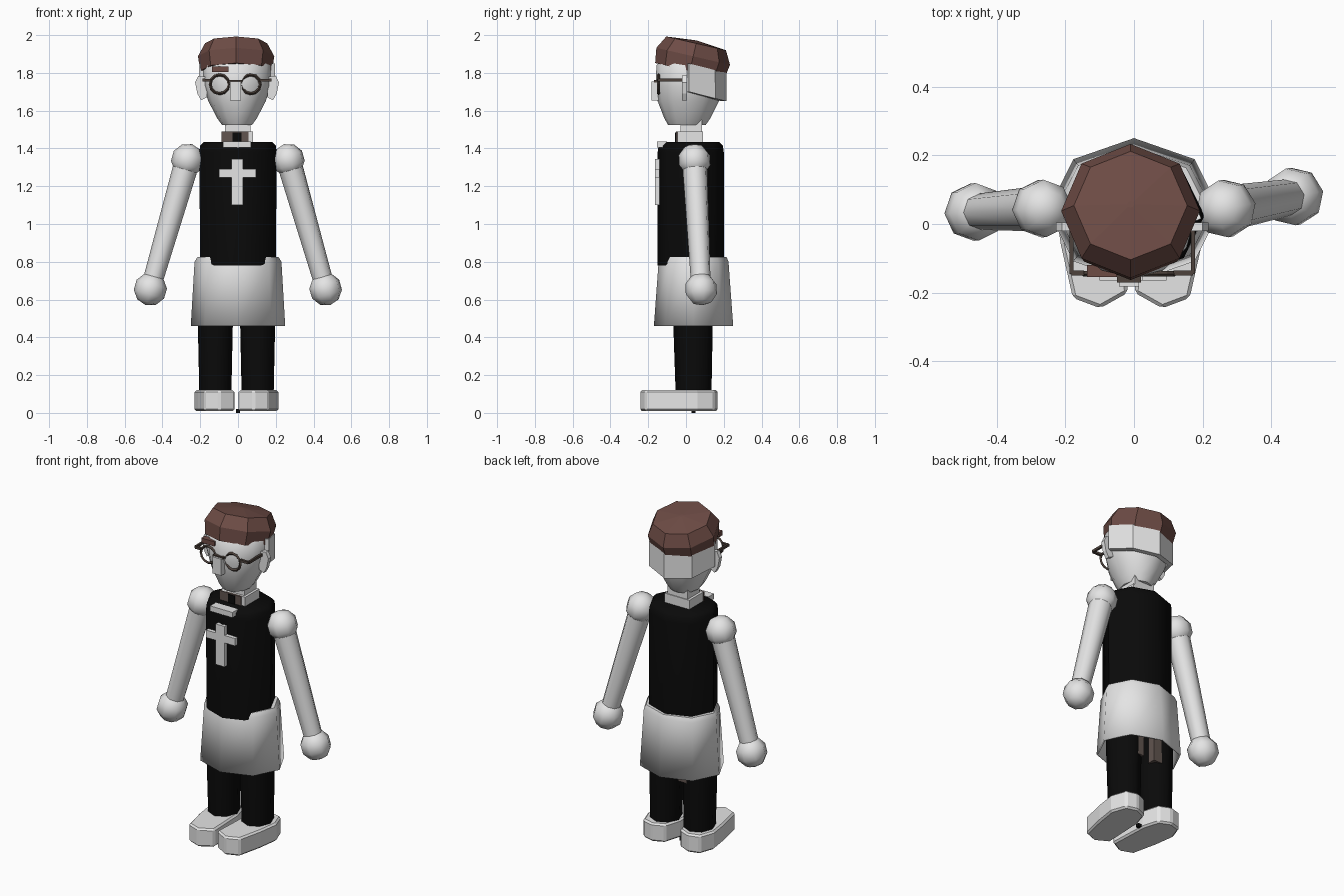
import bpy, bmesh, math
from mathutils import Vector, Matrix

cube = bpy.data.objects.get("Cube")
if cube:
    bpy.data.objects.remove(cube, do_unlink=True)


def material(name, r, g, b):
    mat = bpy.data.materials.new(name)
    mat.use_nodes = True
    mat.diffuse_color = (r, g, b, 1)
    bsdf = mat.node_tree.nodes["Principled BSDF"]
    bsdf.inputs["Base Color"].default_value = (r, g, b, 1)
    return mat


white = material("plain white", 0.78, 0.78, 0.78)
black = material("cloth black", 0.003, 0.003, 0.003)
hat_brown = material("hat brown", 0.155, 0.072, 0.06)
frame_brown = material("frame brown", 0.075, 0.055, 0.045)
shirt_brown = material("shirt brown", 0.12, 0.09, 0.08)


def finish(bm, name, mat, smooth=0):
    bmesh.ops.recalc_face_normals(bm, faces=bm.faces)
    mesh = bpy.data.meshes.new(name)
    bm.to_mesh(mesh)
    bm.free()
    mesh.materials.append(mat)
    obj = bpy.data.objects.new(name, mesh)
    bpy.context.collection.objects.link(obj)
    if smooth:
        bpy.ops.object.select_all(action="DESELECT")
        obj.select_set(True)
        bpy.context.view_layer.objects.active = obj
        bpy.ops.object.shade_smooth_by_angle(angle=math.radians(smooth))
    return obj


def loft(name, rings, mat, sides=8, smooth=0, matrix=None, floor=True):
    """Stack of ellipses given as (z, x radius, y radius, x centre, y centre)."""
    bm = bmesh.new()
    loops = []
    for z, rx, ry, cx, cy in rings:
        angles = [math.tau * i / sides for i in range(sides)]
        loops.append([bm.verts.new((cx + rx * math.cos(a), cy + ry * math.sin(a), z))
                      for a in angles])
    for low, high in zip(loops, loops[1:]):
        for i in range(sides):
            j = (i + 1) % sides
            bm.faces.new((low[i], low[j], high[j], high[i]))
    bm.faces.new(loops[-1])
    if floor:
        bm.faces.new(loops[0])
    if matrix:
        bm.transform(matrix)
    return finish(bm, name, mat, smooth)


def box(name, low, high, mat):
    low, high = Vector(low), Vector(high)
    bm = bmesh.new()
    bmesh.ops.create_cube(bm, size=1)
    bm.transform(Matrix.Translation((low + high) / 2) @ Matrix.Diagonal((*(high - low), 1)))
    return finish(bm, name, mat)


def prism(name, points, depth, mat, matrix):
    bm = bmesh.new()
    face = bm.faces.new([bm.verts.new((x, y, 0)) for x, y in points])
    extruded = bmesh.ops.extrude_face_region(bm, geom=[face])["geom"]
    top = [v for v in extruded if isinstance(v, bmesh.types.BMVert)]
    bmesh.ops.translate(bm, verts=top, vec=(0, 0, depth))
    bm.transform(matrix)
    return finish(bm, name, mat)


def ball(name, centre, radius, turn):
    bm = bmesh.new()
    bmesh.ops.create_uvsphere(bm, u_segments=8, v_segments=5, radius=radius)
    bm.transform(Matrix.Translation(centre) @ turn)
    return finish(bm, name, white, 60)


# Torso and skirt
loft("torso", [(0.78, 0.2, 0.175, 0, 0.025), (1.38, 0.205, 0.175, 0, 0.025),
               (1.415, 0.2, 0.17, 0, 0.025), (1.435, 0.18, 0.15, 0, 0.025)],
     black, smooth=50)
skirt = loft("skirt", [(0.46, 0.25, 0.21, 0, 0.04), (0.8, 0.23, 0.185, 0, 0.04),
                       (0.825, 0.215, 0.175, 0, 0.04)], white, smooth=50, floor=False)
shell = skirt.modifiers.new("thickness", "SOLIDIFY")
shell.thickness = 0.01

# Neck, collar and cross
box("neck", (-0.07, -0.03, 1.44), (0.065, 0.085, 1.56), white)
box("neck_band", (-0.085, -0.045, 1.42), (0.08, 0.09, 1.49), white)
box("shirt_collar", (-0.088, -0.052, 1.43), (0.055, -0.04, 1.49), shirt_brown)
box("collar_gap", (-0.028, -0.057, 1.43), (0.018, -0.05, 1.485), black)
box("collar_tab", (-0.08, -0.153, 1.405), (0.07, -0.1, 1.437), white)
box("cross_upright", (-0.034, -0.165, 1.1), (0.026, -0.14, 1.345), white)
box("cross_bar", (-0.1, -0.164, 1.245), (0.095, -0.14, 1.29), white)

# Legs and feet
foot_outline = [(0.01, -0.2), (0.09, -0.245), (0.17, -0.215), (0.205, -0.06), (0.222, 0.06),
                (0.19, 0.15), (0.12, 0.17), (0.05, 0.14), (0.02, 0.04)]
for side, label in ((1, "left"), (-1, "right")):
    flip = Matrix.Diagonal((side, 1, 1, 1))
    shift = Matrix.Translation((-0.008, 0, 0.01))
    loft(label + "_leg", [(0.1, 0.085, 0.095, 0.112, 0.04), (0.48, 0.093, 0.105, 0.112, 0.037),
                          (0.8, 0.093, 0.105, 0.112, 0.037)],
         black, smooth=50, matrix=shift @ flip)
    foot = prism(label + "_foot", foot_outline, 0.11, white, shift @ flip)
    edge = foot.modifiers.new("soft_edge", "BEVEL")
    edge.width = 0.01
    edge.segments = 1
    box(label + "_shirt_tail", (side * 0.065 - 0.03, 0.08, 0.4),
        (side * 0.065 + 0.03, 0.128, 0.7), shirt_brown)
box("stand_peg", (-0.01, 0.03, 0), (0.01, 0.05, 0.02), black)

# Arms with round shoulders and hands
for side, label, hand_y in ((1, "left", 0.08), (-1, "right", 0.035)):
    shoulder = Vector((side * 0.267, 0.045, 1.338))
    hand = Vector((side * 0.464, hand_y, 0.655))
    along = shoulder - hand
    turn = along.to_track_quat("Z", "Y").to_matrix().to_4x4()
    loft(label + "_arm", [(0, 0.052, 0.052, 0, 0), (along.length, 0.067, 0.067, 0, 0)],
         white, smooth=60, matrix=Matrix.Translation(hand) @ turn)
    ball(label + "_shoulder", shoulder, 0.088, turn)
    ball(label + "_hand", hand, 0.088, turn)

# Head, hair, ears and nose
loft("head", [(1.525, 0.08, 0.1, 0, 0.005), (1.56, 0.105, 0.122, 0, 0.007),
              (1.65, 0.152, 0.162, 0, 0.012), (1.73, 0.178, 0.174, 0, 0.015),
              (1.84, 0.182, 0.174, 0, 0.017), (1.89, 0.14, 0.13, 0, 0.03)],
     white, sides=12, smooth=50, matrix=Matrix.Translation((-0.005, 0, 0)))
bm = bmesh.new()
rows = []
for i in range(5):
    a = math.pi * i / 4
    x, y = 0.187 * math.cos(a) - 0.005, 0.01 + 0.19 * math.sin(a)
    drop = 0.05 * math.sin(a)
    rows.append([bm.verts.new((x, y, z - drop)) for z in (1.7, 1.85)])
for a, b in zip(rows, rows[1:]):
    bm.faces.new((a[0], b[0], b[1], a[1]))
hair = finish(bm, "hair_band", white)
thick = hair.modifiers.new("thickness", "SOLIDIFY")
thick.thickness = 0.03
thick.offset = 0
ear_outline = [(0.16, 1.78), (0.205, 1.785), (0.222, 1.75), (0.21, 1.69), (0.19, 1.655),
               (0.16, 1.67)]
upright = Matrix.Rotation(math.pi / 2, 4, "X")
for side, label in ((1, "left"), (-1, "right")):
    place = Matrix.Translation((-0.005, 0.005, 0)) @ Matrix.Diagonal((side, 1, 1, 1))
    prism(label + "_ear", ear_outline, 0.025, white, place @ upright)
box("nose", (-0.043, -0.182, 1.655), (0.015, -0.13, 1.755), white)
box("right_eyebrow", (-0.137, -0.155, 1.805), (-0.05, -0.12, 1.833), hat_brown)

# Glasses
for x, label in ((0.068, "left"), (-0.097, "right")):
    bpy.ops.mesh.primitive_torus_add(major_radius=0.05, minor_radius=0.008, major_segments=12,
                                     minor_segments=4, location=(x, -0.145, 1.74),
                                     rotation=(math.pi / 2, 0, 0))
    rim = bpy.context.object
    rim.name = label + "_rim"
    rim.data.materials.append(frame_brown)
box("bridge", (-0.05, -0.17, 1.75), (0.02, -0.145, 1.762), frame_brown)
for x, inner, label in ((0.172, 0.115, "left"), (-0.182, -0.145, "right")):
    box(label + "_temple", (x - 0.006, -0.145, 1.755), (x + 0.006, -0.005, 1.77), frame_brown)
    box(label + "_hinge", (min(x, inner), -0.15, 1.754), (max(x, inner), -0.135, 1.768),
        frame_brown)

# Tilted cap
tilt = Matrix.Translation((-0.01, 0.02, 1.81)) @ Matrix.Rotation(math.radians(-13), 4, "X")
loft("cap", [(0, 0.19, 0.188, 0, 0), (0.08, 0.202, 0.2, 0, 0), (0.15, 0.165, 0.162, 0, 0),
             (0.165, 0.01, 0.01, 0, 0)], hat_brown, matrix=tilt)
